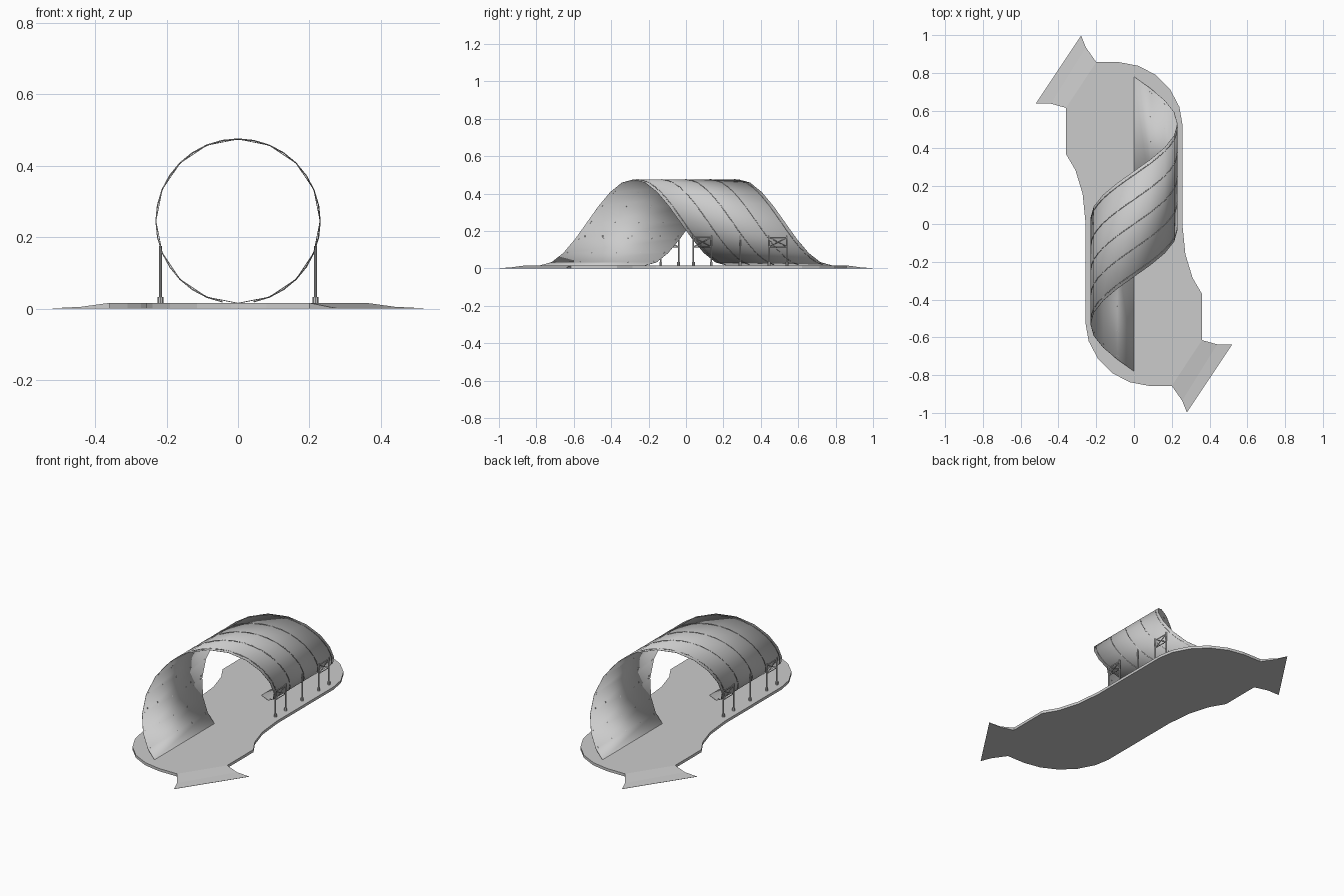
import bpy, bmesh
from math import sin, cos, pi
from mathutils import Vector

if "Cube" in bpy.data.objects:
    bpy.data.objects.remove(bpy.data.objects["Cube"])

R, CZ, TOP = 0.23, 0.245, 0.016     # roof radius, axis height, deck height
PITCH, HALF_W = 0.5, 0.28           # drift along y per half turn, half width


def new_object(name, bm, smooth=False):
    bmesh.ops.recalc_face_normals(bm, faces=bm.faces)
    me = bpy.data.meshes.new(name)
    bm.to_mesh(me)
    bm.free()
    ob = bpy.data.objects.new(name, me)
    bpy.context.collection.objects.link(ob)
    for p in me.polygons:
        p.use_smooth = smooth
    return ob


def helix(t, offset):
    return Vector((R * sin(t), offset + PITCH * t / pi, CZ + R * cos(t)))


def rod(bm, a, b, r, sides=8):
    a, b = Vector(a), Vector(b)
    d = b - a
    ret = bmesh.ops.create_cone(bm, cap_ends=True, segments=sides,
                                radius1=r, radius2=r, depth=d.length)
    rot = Vector((0, 0, 1)).rotation_difference(d).to_matrix()
    for v in ret["verts"]:
        v.co = rot @ v.co + (a + b) / 2


# Deck: half outline repeated by a half turn
half = [(-0.36, 0.615), (-0.36, 0.37), (-0.31, 0.285), (-0.272, 0.16), (-0.256, 0.0),
        (-0.256, -0.53), (-0.24, -0.62), (-0.19, -0.715), (-0.115, -0.79),
        (-0.02, -0.838), (0.08, -0.857), (0.20, -0.857)]
outline = half + [(-x, -y) for x, y in half]
bm = bmesh.new()
face = bm.faces.new([bm.verts.new((x, y, 0)) for x, y in outline])
ext = bmesh.ops.extrude_face_region(bm, geom=[face])
for v in ext["geom"]:
    if isinstance(v, bmesh.types.BMVert):
        v.co.z = TOP
new_object("deck", bm)

# Flared entrance ramps, one at each end
stations = [((0.20, -0.857), (0.36, -0.615), TOP),
            ((0.255, -0.935), (0.44, -0.637), 0.005),
            ((0.28, -0.998), (0.52, -0.637), 0.001)]
for s, name in ((1, "front_ramp"), (-1, "back_ramp")):
    bm = bmesh.new()
    rings = [[bm.verts.new((s * p[0], s * p[1], z)) for p, z in
              ((a, 0), (b, 0), (b, h), (a, h))] for a, b, h in stations]
    for r0, r1 in zip(rings, rings[1:]):
        for i in range(4):
            j = (i + 1) % 4
            bm.faces.new((r0[i], r0[j], r1[j], r1[i]))
    bm.faces.new(rings[0])
    bm.faces.new(rings[-1])
    new_object(name, bm)

# Spiral roof: a 16-step ruled band making one full turn
bm = bmesh.new()
rows = []
for i in range(17):
    t = -pi + i * pi / 8
    rows.append([bm.verts.new(helix(t, o)) for o in (-HALF_W, HALF_W)])
for a, b in zip(rows, rows[1:]):
    bm.faces.new((a[0], a[1], b[1], b[0]))
roof = new_object("spiral_roof", bm, True)
mod = roof.modifiers.new("thickness", "SOLIDIFY")
mod.thickness = 0.002
mod.offset = 0

# Thin ribs following the roof
for k in range(5):
    off = -0.26 + 0.13 * k
    cu = bpy.data.curves.new("roof_rib", "CURVE")
    cu.dimensions = "3D"
    cu.bevel_depth = 0.002
    cu.bevel_resolution = 0
    sp = cu.splines.new("POLY")
    sp.points.add(30)
    for i, p in enumerate(sp.points):
        p.co = (*helix((-1 + (i + 0.5) / 15.5) * pi * 0.97, off), 1)
    bpy.context.collection.objects.link(bpy.data.objects.new("roof_rib", cu))

# Posts with feet, and braced pairs, on both sides
for s, side in ((1, "right"), (-1, "left")):
    x = 0.217 * s
    for y in (0.04, 0.135, 0.29, 0.445, 0.54):
        bm = bmesh.new()
        rod(bm, (x, s * y, TOP), (x, s * y, 0.175), 0.004)
        rod(bm, (x, s * y, TOP - 0.004), (x, s * y, 0.033), 0.008)
        new_object(side + "_post", bm, False)
    for y0, y1 in ((0.04, 0.135), (0.445, 0.54)):
        bm = bmesh.new()
        for z in (0.115, 0.165):
            rod(bm, (x, s * y0, z), (x, s * y1, z), 0.0025, 6)
        rod(bm, (x, s * y0, 0.115), (x, s * y1, 0.165), 0.002, 6)
        rod(bm, (x, s * y0, 0.165), (x, s * y1, 0.115), 0.002, 6)
        new_object(side + "_brace", bm)
